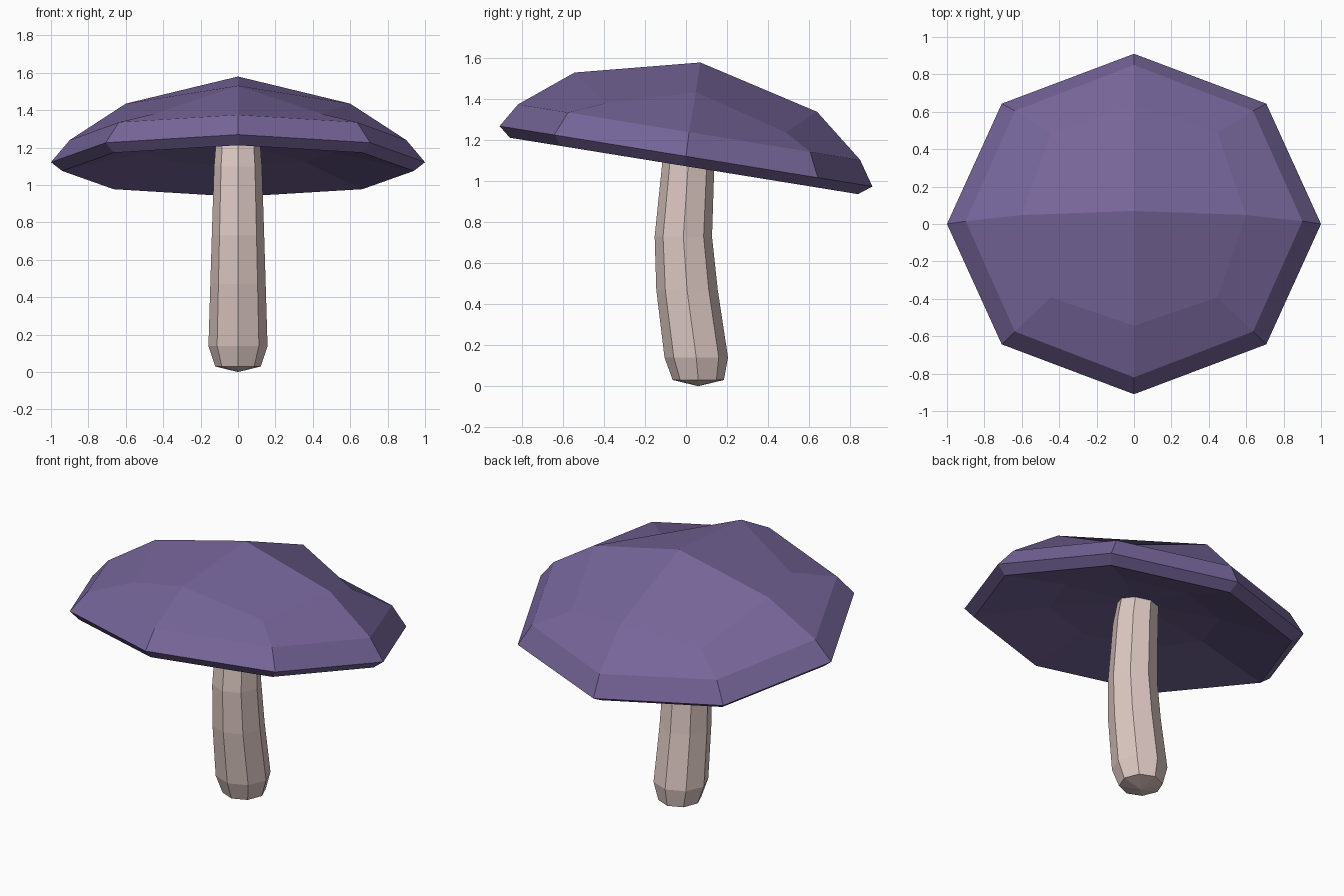
import bpy, math

if "Cube" in bpy.data.objects:
    bpy.data.objects.remove(bpy.data.objects["Cube"])

N = 8  # sides of every ring
SLOPE = -0.162  # cap leans down toward the back


def material(name, rgb):
    m = bpy.data.materials.new(name)
    m.diffuse_color = (*rgb, 1)
    m.use_nodes = True
    m.node_tree.nodes["Principled BSDF"].inputs["Base Color"].default_value = m.diffuse_color
    return m


def ring(rx, ry, yc, zc, slope=0.0, drop=0.0):
    """Octagon ring; 'drop' lowers the diagonal corners and spreads them slightly."""
    pts = []
    for i in range(N):
        a = i * math.tau / N
        low = drop if i % 2 else 0
        k = 1.05 if low else 1.0
        dx, dy = rx * k * math.cos(a), ry * k * math.sin(a)
        pts.append((dx, yc + dy, zc + slope * dy - low))
    return pts


def loft(name, start, rings, end, mat, quad_top=False):
    """Closed skin: start pole, rings in order, end pole (fan, or four quads)."""
    verts = [start] + [p for r in rings for p in r] + [end]
    last = len(verts) - 1
    top = 1 + (len(rings) - 1) * N
    faces = []
    for i in range(N):
        j = (i + 1) % N
        faces.append((0, 1 + j, 1 + i))
        for k in range(len(rings) - 1):
            a, b = 1 + k * N + i, 1 + k * N + j
            c, d = b + N, a + N
            # start at the straight-axis corner so quads fold the convex way
            faces.append((b, c, d, a) if i % 2 else (a, b, c, d))
        if not quad_top:
            faces.append((top + i, top + j, last))
        elif i % 2 == 0:
            faces.append((top + i, top + j, top + (i + 2) % N, last))
    me = bpy.data.meshes.new(name)
    me.from_pydata(verts, [], faces)
    me.materials.append(mat)
    ob = bpy.data.objects.new(name, me)
    bpy.context.collection.objects.link(ob)
    return ob


# Cap: hollow underside, bevelled rim, faceted dome
cap_rings = [
    ring(0.50, 0.46, 0.00, 1.175, SLOPE),
    ring(0.94, 0.85, -0.01, 1.075, SLOPE),
    ring(1.00, 0.91, 0.00, 1.122, SLOPE),
    ring(0.90, 0.835, 0.015, 1.24, SLOPE),
    ring(0.60, 0.592, 0.048, 1.435, SLOPE, 0.125),
]
loft("cap", (0, 0.02, 1.23), cap_rings, (0, 0.07, 1.58),
     material("cap_purple", (0.18, 0.13, 0.32)), quad_top=True)

# Stem: curved eight-sided stalk, rows are (rx, ry, y centre, z)
stem_rows = [
    (0.122, 0.125, 0.06, 0.03),
    (0.158, 0.155, 0.05, 0.14),
    (0.148, 0.150, 0.005, 0.47),
    (0.140, 0.140, -0.013, 0.73),
    (0.128, 0.127, 0.012, 1.10),
    (0.115, 0.115, 0.04, 1.26),
]
loft("stem", (0, 0.06, 0.0), [ring(*r) for r in stem_rows], (0, 0.04, 1.28),
     material("stem_cream", (0.72, 0.58, 0.54)))
